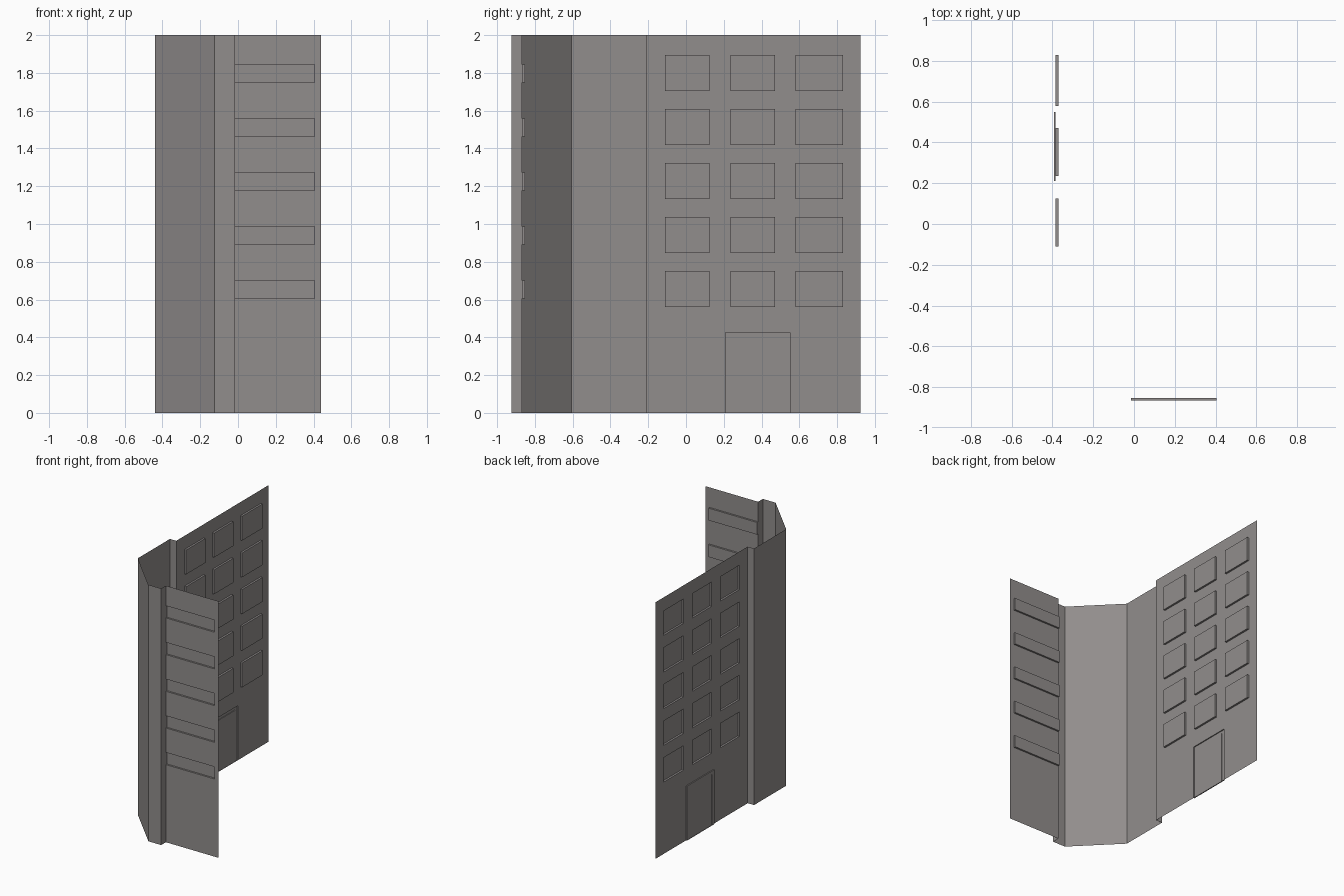
import bpy, bmesh

if "Cube" in bpy.data.objects:
    bpy.data.objects.remove(bpy.data.objects["Cube"])

stone = bpy.data.materials.new("warm grey stone")
stone.diffuse_color = (0.285, 0.268, 0.263, 1)
stone.use_nodes = True
stone.node_tree.nodes["Principled BSDF"].inputs["Base Color"].default_value = stone.diffuse_color

H = 2.0
XL, XR = -0.385, 0.44        # long wall plane, free end of front wall
YF, YB = -0.867, 0.925       # front wall plane, free end of long wall
STEP_X, STEP_Y = -0.015, -0.21


def finish(name, bm):
    bmesh.ops.remove_doubles(bm, verts=bm.verts, dist=1e-5)
    me = bpy.data.meshes.new(name)
    bm.to_mesh(me)
    bm.free()
    me.materials.append(stone)
    ob = bpy.data.objects.new(name, me)
    bpy.context.collection.objects.link(ob)
    return ob


def quad(bm, pts):
    bm.faces.new([bm.verts.new(p) for p in pts])


def panel(bm, place, rect, depth, openings):
    """Flat panel with rectangular pockets; each opening is (rect, depth, inner openings)."""
    u0, u1, z0, z1 = rect
    us = sorted({u0, u1} | {u for o in openings for u in o[0][:2]})
    zs = sorted({z0, z1} | {z for o in openings for z in o[0][2:]})
    for a, b in zip(us, us[1:]):
        for c, d in zip(zs, zs[1:]):
            u, z = (a + b) / 2, (c + d) / 2
            if any(o[0][0] < u < o[0][1] and o[0][2] < z < o[0][3] for o in openings):
                continue
            quad(bm, [place(a, c, depth), place(b, c, depth), place(b, d, depth), place(a, d, depth)])
    for r, dep, inner in openings:
        ring = [(r[0], r[2]), (r[1], r[2]), (r[1], r[3]), (r[0], r[3])]
        for (p, q), (s, t) in zip(ring, ring[1:] + ring[:1]):
            quad(bm, [place(p, q, depth), place(s, t, depth), place(s, t, dep), place(p, q, dep)])
        panel(bm, place, r, dep, inner)


# Front wall with wide recessed strip windows
bm = bmesh.new()
strips = [((STEP_X, 0.405, 0.605 + i * 0.286, 0.70 + i * 0.286), 0.014, []) for i in range(5)]
panel(bm, lambda u, z, d: (u, YF + d, z), (STEP_X, XR, 0, H), 0, strips)
finish("front_wall", bm)

# Long side wall with recessed windows and a projecting door surround
bm = bmesh.new()
holes = [((-a, -b, 0.56 + i * 0.286, 0.75 + i * 0.286), 0.015, [])
         for a, b in ((0.83, 0.58), (0.47, 0.235), (0.125, -0.11)) for i in range(5)]
door = ((-0.55, -0.21, 0, 0.425), -0.008, [((-0.522, -0.238, 0, 0.40), -0.003, [])])
panel(bm, lambda u, z, d: (XL + d, -u, z), (-YB, -STEP_Y, 0, H), 0, holes + [door])
finish("side_wall", bm)

# Projecting chamfered corner with its two return faces
bm = bmesh.new()
path = [(XL, STEP_Y), (-0.44, STEP_Y), (-0.44, -0.605), (-0.125, -0.925), (STEP_X, -0.925), (STEP_X, YF)]
for (x0, y0), (x1, y1) in zip(path, path[1:]):
    quad(bm, [(x0, y0, 0), (x1, y1, 0), (x1, y1, H), (x0, y0, H)])
finish("corner_bay", bm)
